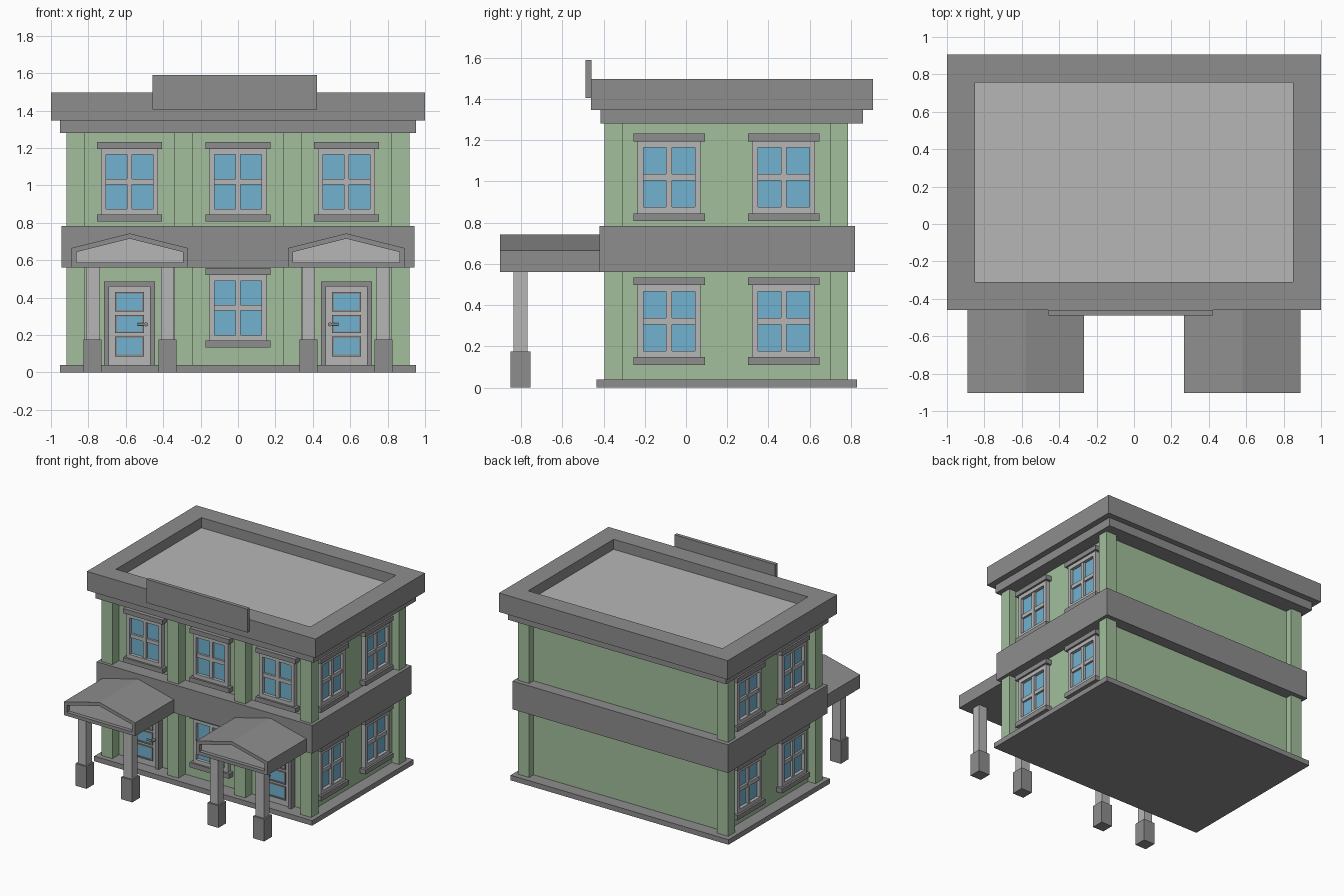
import bpy, bmesh
from math import radians
from mathutils import Matrix, Vector

old = bpy.data.objects.get("Cube")
if old:
    bpy.data.objects.remove(old, do_unlink=True)


def material(name, rgb):
    m = bpy.data.materials.new(name)
    m.use_nodes = True
    m.diffuse_color = (*rgb, 1)
    m.node_tree.nodes["Principled BSDF"].inputs["Base Color"].default_value = (*rgb, 1)
    return m


GREEN, DARK, LIGHT, BLUE = range(4)
MATS = [material("green_wall", (0.36, 0.52, 0.335)),
        material("dark_grey_trim", (0.27, 0.27, 0.27)),
        material("light_grey_trim", (0.47, 0.47, 0.47)),
        material("blue_glass", (0.165, 0.45, 0.63))]


def add_box(bm, mat, x, y, z):
    """Box from (low, high) ranges."""
    spans = (x, y, z)
    mid = Vector([(a + b) / 2 for a, b in spans])
    size = Vector([b - a for a, b in spans])
    made = bmesh.ops.create_cube(bm, size=1, matrix=Matrix.Translation(mid) @ Matrix.Diagonal((*size, 1)))
    faces = {f for v in made["verts"] for f in v.link_faces}
    for f in faces:
        f.material_index = mat
    return faces


def add_rod(bm, mat, centre, radius, length, axis):
    turn = Matrix.Rotation(radians(90), 4, "Y" if axis == "x" else "X")
    made = bmesh.ops.create_cone(bm, cap_ends=True, segments=12, radius1=radius, radius2=radius,
                                 depth=length, matrix=Matrix.Translation(centre) @ turn)
    for f in {f for v in made["verts"] for f in v.link_faces}:
        f.material_index = mat


def to_mesh(name, bm):
    bmesh.ops.recalc_face_normals(bm, faces=bm.faces)
    me = bpy.data.meshes.new(name)
    bm.to_mesh(me)
    bm.free()
    for m in MATS:
        me.materials.append(m)
    return me


def place(name, me, loc=(0, 0, 0), turn=0):
    ob = bpy.data.objects.new(name, me)
    ob.location = loc
    ob.rotation_euler.z = radians(turn)
    bpy.context.collection.objects.link(ob)
    return ob


def box(name, mat, x, y, z):
    bm = bmesh.new()
    add_box(bm, mat, x, y, z)
    return place(name, to_mesh(name, bm))


def sink(bm, face, inset, depth, mat):
    """Inset a face and push it inward as a recess."""
    normal = face.normal.copy()
    bmesh.ops.inset_region(bm, faces=[face], thickness=inset, use_even_offset=True)
    out = bmesh.ops.extrude_discrete_faces(bm, faces=[face])["faces"][0]
    bmesh.ops.translate(bm, verts=out.verts, vec=-normal * depth)
    out.material_index = mat


# Main body and horizontal bands
WALL_X, FRONT_Y = 0.855, -0.31
box("plinth", DARK, (-0.953, 0.953), (-0.435, 0.83), (0, 0.04))
box("walls", GREEN, (-WALL_X, WALL_X), (FRONT_Y, 0.73), (0.04, 1.35))
box("floor_band", DARK, (-0.943, 0.943), (-0.42, 0.82), (0.56, 0.783))
box("lower_cornice", DARK, (-0.953, 0.953), (-0.416, 0.86), (1.28, 1.347))
box("name_board", DARK, (-0.457, 0.423), (-0.488, -0.459), (1.405, 1.59))

# Parapet with sunken roof
bm = bmesh.new()
add_box(bm, DARK, (-1, 1), (-0.46, 0.907), (1.347, 1.497))
bm.normal_update()
sink(bm, max(bm.faces, key=lambda f: f.calc_center_median().z), 0.15, 0.08, LIGHT)
place("parapet", to_mesh("parapet", bm))

# Corner pillars and front pilasters
for side, s in (("right", -1), ("left", 1)):
    xs = sorted((s * 0.822, s * 0.918))
    box(side + "_front_pillar", GREEN, xs, (-0.395, -0.305), (0.04, 1.28))
    box(side + "_back_pillar", GREEN, xs, (0.70, 0.785), (0.04, 1.28))
    box(side + "_pilaster", GREEN, sorted((s * 0.244, s * 0.34)), (-0.395, -0.305), (0.04, 1.28))

# Window: local origin on the wall, facing -y
bm = bmesh.new()
for s in (-1, 1):
    add_box(bm, LIGHT, sorted((s * 0.125, s * 0.153)), (-0.035, 0.005), (-0.175, 0.175))
    add_box(bm, LIGHT, (-0.125, 0.125), (-0.035, 0.005), sorted((s * 0.145, s * 0.175)))
    add_box(bm, DARK, (-0.173, 0.173), (-0.05, 0.005), sorted((s * 0.175, s * 0.212)))
add_box(bm, LIGHT, (-0.014, 0.014), (-0.028, 0), (-0.145, 0.145))
for s in (-1, 1):
    add_box(bm, LIGHT, sorted((s * 0.014, s * 0.125)), (-0.026, 0), (-0.015, 0.015))
add_box(bm, BLUE, (-0.125, 0.125), (-0.01, 0), (-0.145, 0.145))
window = to_mesh("window", bm)

for label, x in (("right", -0.58), ("middle", 0), ("left", 0.58)):
    place("upper_front_window_" + label, window, (x, FRONT_Y, 1.02))
place("lower_front_window", window, (0, FRONT_Y, 0.345))
for side, s in (("right", -1), ("left", 1)):
    for spot, y in (("front", -0.082), ("back", 0.474)):
        for floor, z in (("lower", 0.322), ("upper", 1.02)):
            place(f"{floor}_{side}_{spot}_window", window, (s * WALL_X, y, z), s * 90)


# Doors: handle on the side facing the middle of the house
def door(name, x, s):
    bm = bmesh.new()
    for e in (-1, 1):
        add_box(bm, DARK, sorted((e * 0.11, e * 0.137)), (-0.05, 0), (0.04, 0.487))
    add_box(bm, DARK, (-0.11, 0.11), (-0.05, 0), (0.46, 0.487))
    add_box(bm, LIGHT, (-0.11, 0.11), (-0.03, 0), (0.04, 0.46))
    for low, high in ((0.086, 0.193), (0.21, 0.308), (0.325, 0.43)):
        add_box(bm, BLUE, (-0.066, 0.066), (-0.033, -0.02), (low + 0.01, high - 0.01))
        for e in (-1, 1):
            add_box(bm, DARK, sorted((e * 0.066, e * 0.077)), (-0.04, -0.02), (low, high))
        for z in (low, high - 0.01):
            add_box(bm, DARK, (-0.066, 0.066), (-0.04, -0.02), (z, z + 0.01))
    add_rod(bm, DARK, (s * 0.088, -0.045, 0.257), 0.011, 0.04, "y")
    add_rod(bm, DARK, (s * 0.068, -0.06, 0.257), 0.007, 0.05, "x")
    place(name, to_mesh(name, bm), (x, FRONT_Y, 0))


# Porch roof: gabled prism with a recessed front panel
def porch_roof(name, x):
    bm = bmesh.new()
    outline = [(-0.312, 0.56), (0.312, 0.56), (0.312, 0.665), (0, 0.743), (-0.312, 0.665)]
    front = bm.faces.new([bm.verts.new((u, -0.903, z)) for u, z in outline])
    back = bmesh.ops.extrude_face_region(bm, geom=[front], use_keep_orig=True)["geom"]
    bmesh.ops.translate(bm, vec=(0, 0.5, 0), verts=[v for v in back if isinstance(v, bmesh.types.BMVert)])
    bmesh.ops.recalc_face_normals(bm, faces=bm.faces)
    for f in bm.faces:
        f.material_index = DARK
    bm.normal_update()
    sink(bm, min(bm.faces, key=lambda f: f.calc_center_median().y), 0.027, 0.03, LIGHT)
    place(name, to_mesh(name, bm), (x, 0, 0))


for side, s in (("right", -1), ("left", 1)):
    door(side + "_door", s * 0.58, -s)
    porch_roof(side + "_porch_roof", s * 0.579)
    for spot, x in (("inner", 0.377), ("outer", 0.777)):
        cx, cy = s * x, -0.803
        box(f"{side}_{spot}_column_base", DARK, (cx - 0.048, cx + 0.048), (cy - 0.048, cy + 0.048), (0, 0.175))
        box(f"{side}_{spot}_column", LIGHT, (cx - 0.036, cx + 0.036), (cy - 0.035, cy + 0.035), (0.175, 0.57))
